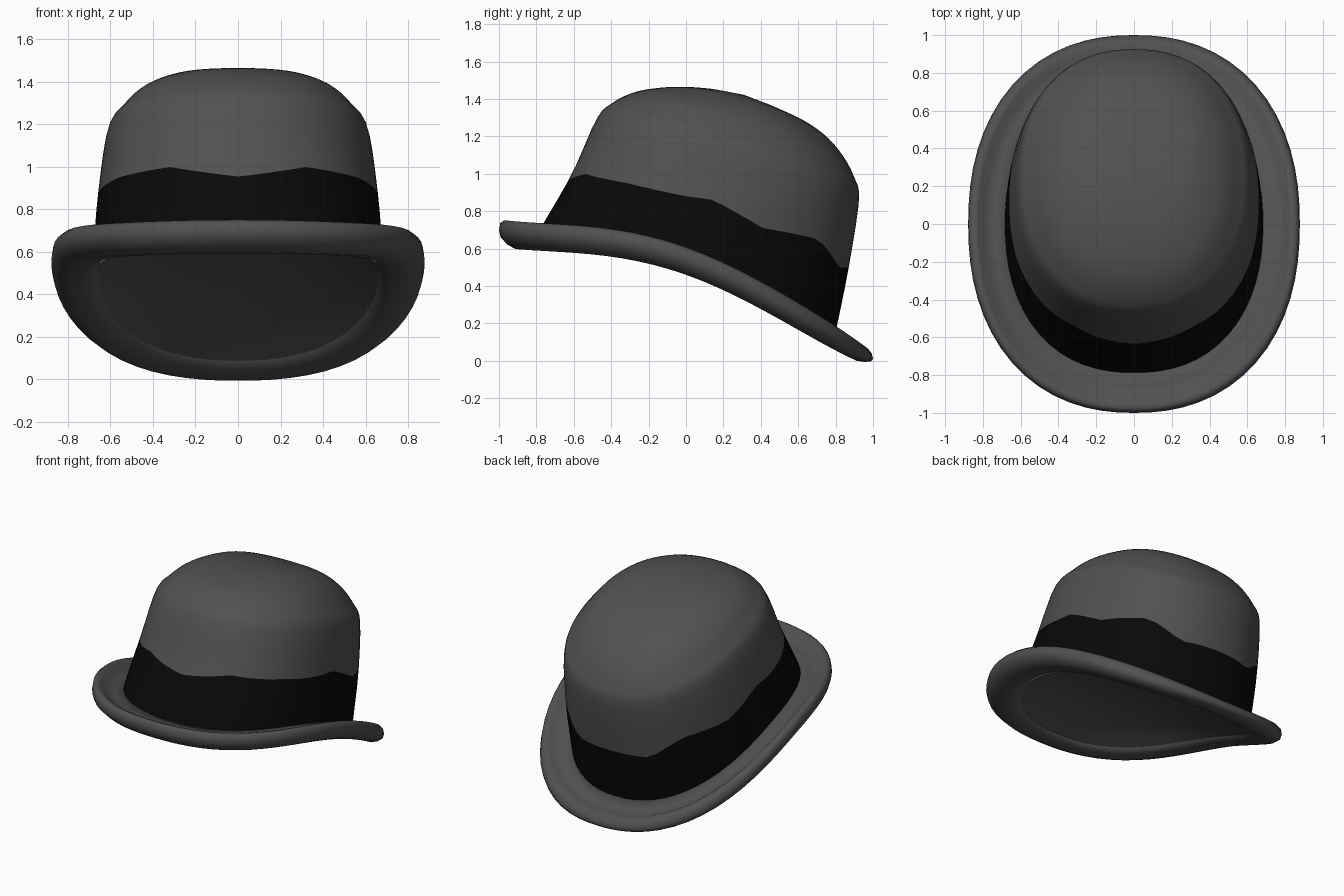
import bpy, bmesh, math
from mathutils import Vector

if "Cube" in bpy.data.objects:
    bpy.data.objects.remove(bpy.data.objects["Cube"])

N = 64  # points around the hat


def material(name, v):
    m = bpy.data.materials.new(name)
    m.diffuse_color = (v, v, v, 1)
    m.use_nodes = True
    m.node_tree.nodes["Principled BSDF"].inputs["Base Color"].default_value = m.diffuse_color
    return m


felt = material("grey felt", 0.082)
ribbon = material("black ribbon", 0.0025)


def loft(name, rings, mat, ref=None, away=True, closed=False, tip=None):
    """Skin a list of rings; ref decides which way the faces look."""
    bm = bmesh.new()
    rows = [[bm.verts.new(p) for p in r] for r in rings]
    pairs = list(zip(rows, rows[1:]))
    if closed:
        pairs.append((rows[-1], rows[0]))
    for a, b in pairs:
        for i in range(N):
            j = (i + 1) % N
            bm.faces.new((a[i], a[j], b[j], b[i]))
    if tip:
        t = bm.verts.new(tip)
        for i in range(N):
            bm.faces.new((rows[-1][i], rows[-1][(i + 1) % N], t))
    bm.normal_update()
    if closed:
        bmesh.ops.recalc_face_normals(bm, faces=bm.faces)
    else:
        s = sum(f.normal.dot(f.calc_center_median() - Vector(ref)) for f in bm.faces)
        if (s > 0) != away:
            bmesh.ops.reverse_faces(bm, faces=bm.faces)
    me = bpy.data.meshes.new(name)
    bm.to_mesh(me)
    bm.free()
    me.materials.append(mat)
    for p in me.polygons:
        p.use_smooth = True
    ob = bpy.data.objects.new(name, me)
    bpy.context.collection.objects.link(ob)
    return ob


angles = [2 * math.pi * i / N for i in range(N)]  # 0 = front


def oval(th, n=2.25):
    """Sine and cosine of a slightly squared ellipse."""
    s, c = math.sin(th), math.cos(th)
    k = (abs(s) ** n + abs(c) ** n) ** (-1 / n)
    return s * k, c * k


# Crown levels: front y, front z, back y, back z, half width, side lift
LEVELS = [
    (-.82, .62, .79, .10, .685, .15),
    (-.765, .73, .81, .20, .68, .14),
    (-.61, 1.0, .87, .50, .66, .10),
    (-.48, 1.29, .925, .86, .617, .07),
    (-.40, 1.375, .90, .98, .56, .055),
    (-.28, 1.435, .84, 1.095, .485, .045),
    (-.14, 1.46, .75, 1.20, .39, .035),
    (.0, 1.465, .63, 1.285, .29, .025),
    (.13, 1.455, .47, 1.36, .16, .012),
]
TOP = len(LEVELS) - 1


def level(u):
    """Catmull-Rom blend between crown levels."""
    i = min(int(u), TOP - 1)
    t = u - i
    p = [LEVELS[max(0, min(TOP, k))] for k in range(i - 1, i + 3)]
    return [0.5 * (2 * b + (c - a) * t + (2 * a - 5 * b + 4 * c - d) * t * t
                   + (3 * b - a - 3 * c + d) * t ** 3) for a, b, c, d in zip(*p)]


def crown_point(u, th):
    yf, zf, yb, zb, w, lift = level(u)
    s, c = oval(th)
    k = (1 - c) / 2
    return (w * s, yf + (yb - yf) * k, zf + (zb - zf) * k + lift * (1 - c * c))


# Uneven upper edge of the ribbon: angle from front, height
EDGE = [(0, .955), (25, 1.0), (54, .95), (80, .88), (91, .86),
        (113, .71), (140, .65), (159, .5), (180, .5)]


def edge_level(th):
    d = math.degrees(math.acos(max(-1, min(1, oval(th)[1]))))
    z = EDGE[-1][1]
    for (a, za), (b, zb) in zip(EDGE, EDGE[1:]):
        if a <= d <= b:
            z = za + (zb - za) * (d - a) / (b - a)
            break
    lo, hi = 0.0, 4.0
    for _ in range(30):
        mid = (lo + hi) / 2
        if crown_point(mid, th)[2] < z:
            lo = mid
        else:
            hi = mid
    return lo


edges = [edge_level(th) for th in angles]
centre = (0, .1, .6)

# Ribbon and crown share one surface, split at the uneven edge
loft("hat_band", [[crown_point(e * r / 6, th) for e, th in zip(edges, angles)]
                  for r in range(7)], ribbon, centre)
loft("crown", [[crown_point(e + (TOP - e) * r / 20, th) for e, th in zip(edges, angles)]
               for r in range(21)], felt, centre, tip=(0, .31, 1.422))


def brim_base(y):
    """Height of the brim's underside, sloping down to the back."""
    return .46 - .355 * y - .285 * y ** 2 + .033 * y ** 3 + .11 * y ** 4


# Brim section: outward fraction, height above the underside
SECTION = [(0, .02), (.3, .0), (.6, .0), (.8, .02), (.96, .055), (1, .09), (.97, .13),
           (.87, .148), (.75, .138), (.6, .105), (.35, .085), (0, .10)]


def brim_point(s, h, th):
    sn, cs = oval(th)
    x = (.66 + .218 * s) * sn
    y = -(.78 + .22 * s) * cs
    return (x, y, brim_base(y) + h * (1 - .45 * max(0, y) ** 6))


loft("brim", [[brim_point(s, h, th) for th in angles] for s, h in SECTION],
     felt, closed=True)


# Shallow hollow underside
def lining_point(f, th):
    sn, cs = oval(th)
    y = -.785 * f * cs
    return (.665 * f * sn, y, brim_base(y) + .02 + .1 * (1 - f ** 3))


loft("lining", [[lining_point(1 - r / 10, th) for th in angles] for r in range(10)],
     felt, (0, 0, -5), away=False, tip=(0, 0, brim_base(0) + .12))
